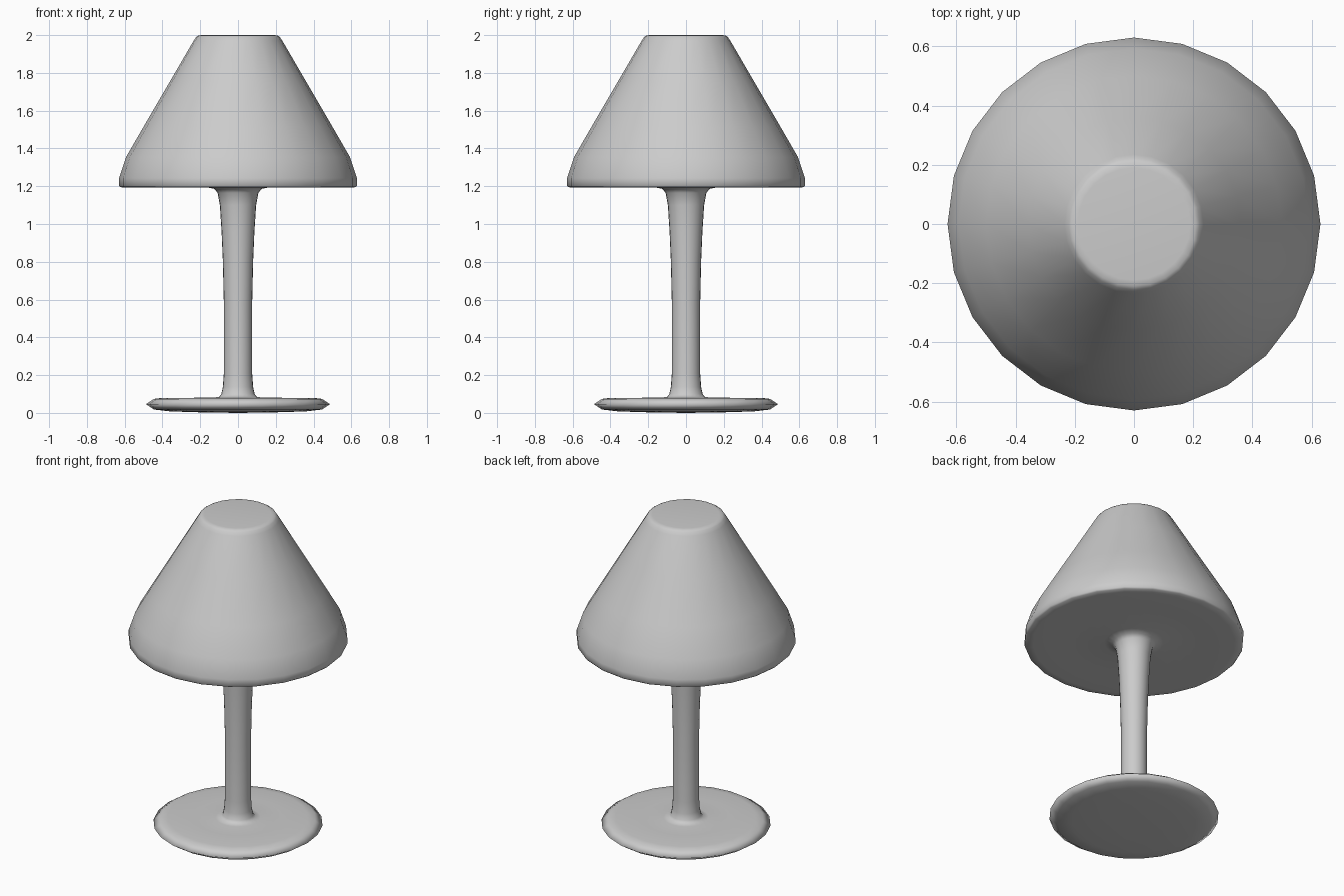
import bpy, bmesh
from math import cos, sin, tau

if "Cube" in bpy.data.objects:
    bpy.data.objects.remove(bpy.data.objects["Cube"])

SIDES = 24


def revolve(name, profile):
    """Spin an (r, z) profile about z; the ends at r = 0 become poles."""
    bm = bmesh.new()
    rings = []
    for r, z in profile:
        n = 1 if r == 0 else SIDES
        rings.append([bm.verts.new((r * cos(tau * i / SIDES), r * sin(tau * i / SIDES), z))
                      for i in range(n)])
    for a, b in zip(rings, rings[1:]):
        for i in range(SIDES):
            j = (i + 1) % SIDES
            if len(a) == 1:
                bm.faces.new((a[0], b[j], b[i]))
            elif len(b) == 1:
                bm.faces.new((a[i], a[j], b[0]))
            else:
                bm.faces.new((a[i], a[j], b[j], b[i]))
    bmesh.ops.recalc_face_normals(bm, faces=bm.faces)
    for f in bm.faces:
        f.smooth = True
    mesh = bpy.data.meshes.new(name)
    bm.to_mesh(mesh)
    bm.free()
    obj = bpy.data.objects.new(name, mesh)
    bpy.context.collection.objects.link(obj)
    return obj


# Foot disc with a pointed rim
foot = [(0, 0), (0.20, 0.003), (0.36, 0.008), (0.445, 0.018), (0.487, 0.046),
        (0.445, 0.074), (0.40, 0.08), (0.25, 0.08), (0.13, 0.081)]
# Slender stem flaring at both ends
stem = [(0.10, 0.085), (0.088, 0.10), (0.08, 0.138), (0.075, 0.21), (0.075, 0.58),
        (0.08, 0.80), (0.087, 0.96), (0.096, 1.10), (0.108, 1.165), (0.125, 1.186)]
# Closed conical shade with a short upright rim
shade = [(0.17, 1.195), (0.40, 1.194), (0.58, 1.192), (0.622, 1.195), (0.63, 1.203),
         (0.63, 1.243), (0.593, 1.354), (0.50, 1.515), (0.36, 1.755),
         (0.235, 1.97), (0.222, 1.99), (0.21, 1.998), (0.19, 2.0), (0, 2.0)]

revolve("table_lamp", foot + stem + shade)
